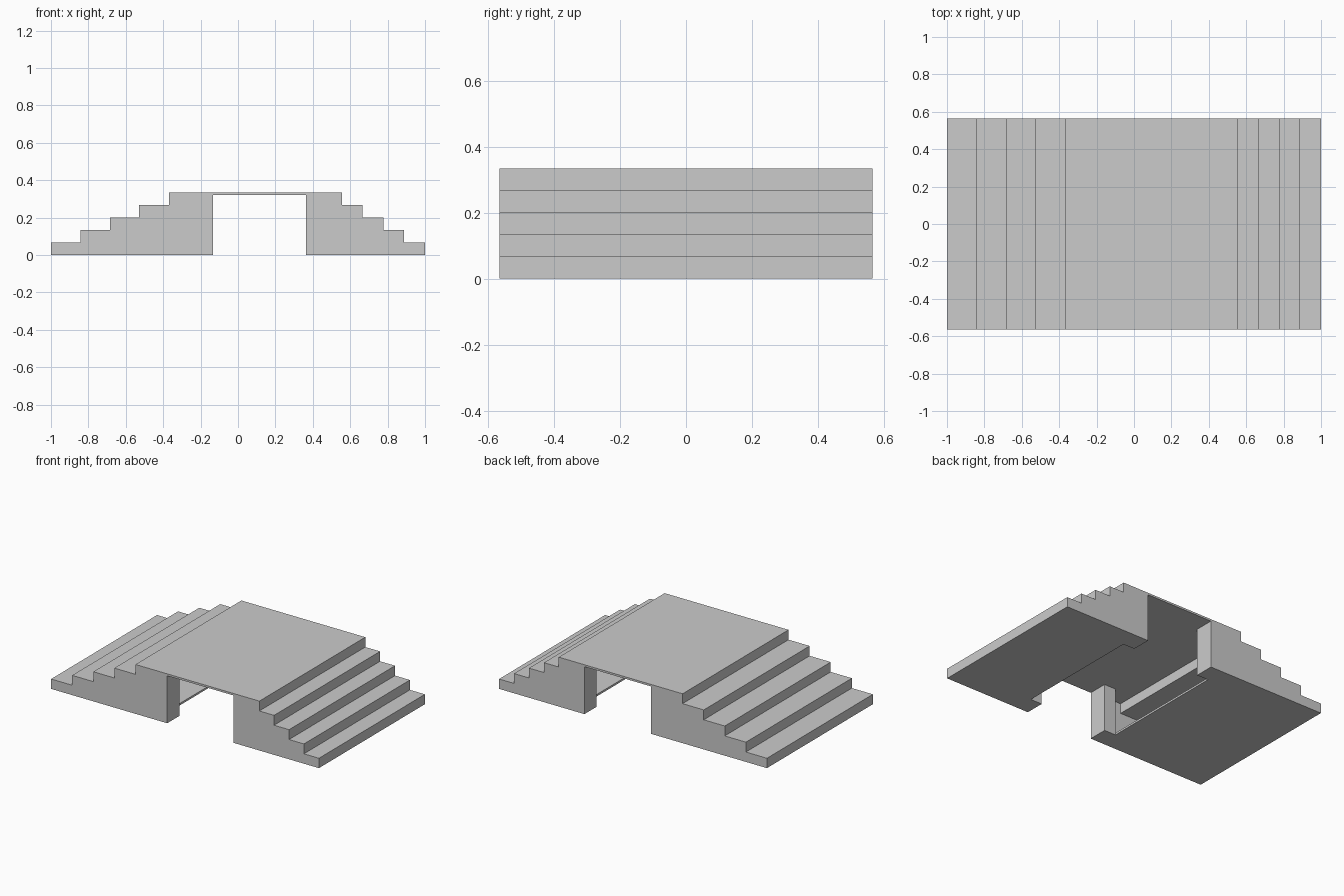
import bpy
import bmesh

default = bpy.data.objects.get("Cube")
if default:
    bpy.data.objects.remove(default, do_unlink=True)

HALF_DEPTH = 0.565
RISE = 0.3333 / 5
WALL = 0.0133
UNDERSIDE = 5 * RISE - WALL
POST_DEPTH = 0.13      # post size along y
POST_WIDTH = 0.085     # post size along x

# Step edges from the outside inward, then the passage wall on that side
SIDES = [
    (1, [-1.0, -0.843, -0.685, -0.528, -0.37], -0.133),
    (-1, [1.0, 0.888, 0.777, 0.665, 0.555], 0.363),
]

grey = bpy.data.materials.new("plain_grey")
grey.use_nodes = True
colour = (0.6, 0.6, 0.6, 1.0)
grey.diffuse_color = colour
grey.node_tree.nodes["Principled BSDF"].inputs["Base Color"].default_value = colour


def prism(name, profile, half_depth):
    """Extrude an x-z outline evenly to both sides of y = 0."""
    bm = bmesh.new()
    face = bm.faces.new([bm.verts.new((x, -half_depth, z)) for x, z in profile])
    grown = bmesh.ops.extrude_face_region(bm, geom=[face])
    moved = [v for v in grown["geom"] if isinstance(v, bmesh.types.BMVert)]
    bmesh.ops.translate(bm, verts=moved, vec=(0, 2 * half_depth, 0))
    bmesh.ops.recalc_face_normals(bm, faces=bm.faces[:])
    mesh = bpy.data.meshes.new(name)
    bm.to_mesh(mesh)
    bm.free()
    obj = bpy.data.objects.new(name, mesh)
    bpy.context.collection.objects.link(obj)
    return obj


def rectangle(x0, x1, z0, z1):
    return [(x0, z0), (x1, z0), (x1, z1), (x0, z1)]


def stairs(edges, base, inset):
    """Climbing outline: riser then tread for each step edge."""
    points = [(edges[0] + inset, base)]
    for i, x in enumerate(edges):
        height = (i + 1) * RISE - abs(inset)
        points.append((x + inset, height))
        if i + 1 < len(edges):
            points.append((edges[i + 1] + inset, height))
    return points


def cut(target, cutter):
    """Subtract the cutter, bake the result and discard the cutter."""
    cutter.hide_render = True
    mod = target.modifiers.new("cut", 'BOOLEAN')
    mod.operation = 'DIFFERENCE'
    mod.solver = 'EXACT'
    mod.object = cutter
    bpy.context.view_layer.update()
    graph = bpy.context.evaluated_depsgraph_get()
    baked = bpy.data.meshes.new_from_object(target.evaluated_get(graph))
    target.modifiers.clear()
    target.data = baked
    bpy.data.objects.remove(cutter, do_unlink=True)


# Stair blocks and thin deck as one outline around the passage
(_, left_edges, left_wall), (_, right_edges, right_wall) = SIDES
outline = stairs(left_edges, 0, 0) + stairs(right_edges, 0, 0)[::-1]
outline += [(right_wall, 0), (right_wall, UNDERSIDE),
            (left_wall, UNDERSIDE), (left_wall, 0)]
platform = prism("stepped_platform", outline, HALF_DEPTH)

for sign, edges, wall in SIDES:
    back = wall - sign * POST_WIDTH
    # Hollow beneath the steps, leaving a thin shell and floor
    hollow = stairs(edges, WALL, sign * WALL)
    hollow[-1] = (hollow[-1][0], UNDERSIDE)
    hollow += [(back, UNDERSIDE), (back, WALL)]
    cut(platform, prism("hollow_cutter", hollow, HALF_DEPTH - WALL))
    # Opening between the two corner posts
    opening = rectangle(back, wall + sign * 0.1, -0.1, UNDERSIDE)
    cut(platform, prism("opening_cutter", opening, HALF_DEPTH - POST_DEPTH))

platform.data.materials.clear()
platform.data.materials.append(grey)
for poly in platform.data.polygons:
    poly.material_index = 0
    poly.use_smooth = False
